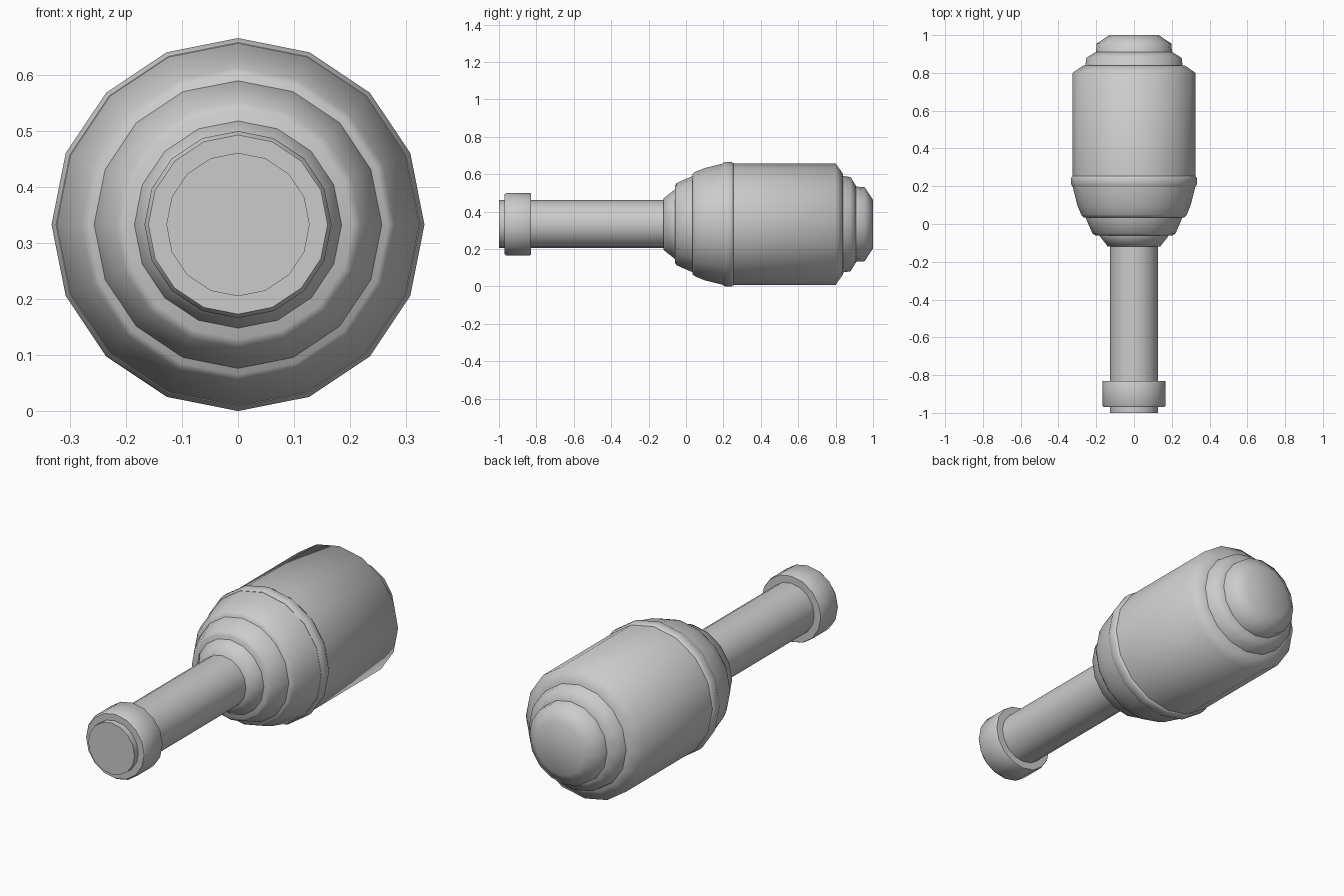
import bpy, bmesh, math

cube = bpy.data.objects.get("Cube")
if cube:
    bpy.data.objects.remove(cube, do_unlink=True)

SIDES = 16
AXIS_Z = 0.333

grey = bpy.data.materials.new("mid_grey")
grey.use_nodes = True
colour = (0.6, 0.6, 0.6, 1.0)
grey.diffuse_color = colour
grey.node_tree.nodes["Principled BSDF"].inputs["Base Color"].default_value = colour


def turned(name, profile, angle=62):
    """Turn a (y, radius) profile about the long axis and cap both ends."""
    bm = bmesh.new()
    rings = []
    for y, r in profile:
        ring = []
        for i in range(SIDES):
            a = 2 * math.pi * i / SIDES
            ring.append(bm.verts.new((r * math.sin(a), y, AXIS_Z + r * math.cos(a))))
        rings.append(ring)
    for a, b in zip(rings, rings[1:]):
        for i in range(SIDES):
            j = (i + 1) % SIDES
            bm.faces.new((a[i], a[j], b[j], b[i]))
    bm.faces.new(rings[0])
    bm.faces.new(rings[-1])
    bmesh.ops.recalc_face_normals(bm, faces=bm.faces)
    mesh = bpy.data.meshes.new(name)
    bm.to_mesh(mesh)
    bm.free()
    mesh.materials.append(grey)
    obj = bpy.data.objects.new(name, mesh)
    bpy.context.collection.objects.link(obj)
    bpy.ops.object.select_all(action='DESELECT')
    obj.select_set(True)
    bpy.context.view_layer.objects.active = obj
    bpy.ops.object.shade_smooth_by_angle(angle=math.radians(angle))
    return obj


# Handle with its end collar
turned("handle", [(-1.0, 0.128), (-0.10, 0.128)])
turned("handle_collar", [(-0.97, 0.160), (-0.96, 0.167), (-0.835, 0.167), (-0.83, 0.164)], 50)

# Stepped shoulder, widening from the handle to the body
turned("neck_cone", [(-0.12, 0.138), (-0.06, 0.185), (-0.04, 0.185)])
turned("lower_shoulder", [(-0.06, 0.205), (-0.05, 0.220), (0.04, 0.259), (0.06, 0.259)])
turned("upper_shoulder", [(0.035, 0.268), (0.05, 0.280), (0.10, 0.300), (0.20, 0.325), (0.22, 0.325)])
turned("body_band", [(0.195, 0.325), (0.21, 0.333), (0.243, 0.333), (0.255, 0.325)])

# Main body and the stepped rounded end
turned("body", [(0.21, 0.325), (0.80, 0.325), (0.84, 0.268)])
turned("end_step", [(0.80, 0.263), (0.88, 0.252), (0.91, 0.203)])
turned("end_dome", [(0.88, 0.203), (0.955, 0.198), (1.0, 0.130)])
